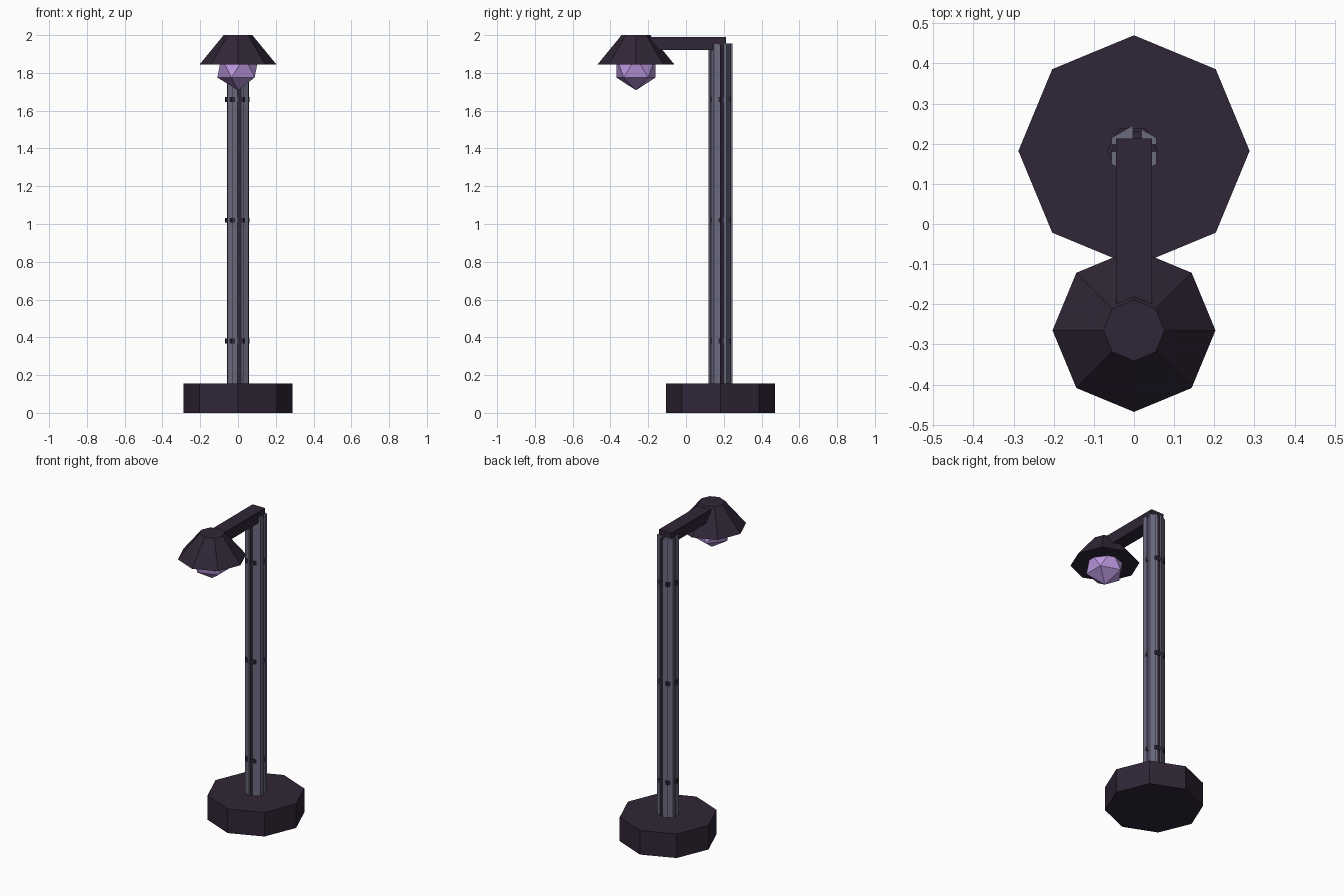
import bpy
import bmesh
import math
from mathutils import Matrix, Vector

cube = bpy.data.objects.get("Cube")
if cube:
    bpy.data.objects.remove(cube, do_unlink=True)


def material(name, rgb):
    mat = bpy.data.materials.new(name)
    mat.use_nodes = True
    mat.diffuse_color = (*rgb, 1)
    mat.node_tree.nodes["Principled BSDF"].inputs["Base Color"].default_value = (*rgb, 1)
    return mat


DARK = material("dark plum metal", (0.030, 0.019, 0.038))
GREY = material("slate grey", (0.145, 0.145, 0.215))
GLOW = material("lilac glow", (0.50, 0.31, 0.74))


def finish(name, bm, mat):
    bmesh.ops.recalc_face_normals(bm, faces=bm.faces)
    mesh = bpy.data.meshes.new(name)
    bm.to_mesh(mesh)
    bm.free()
    mesh.materials.append(mat)
    obj = bpy.data.objects.new(name, mesh)
    bpy.context.collection.objects.link(obj)
    return obj


def frustum(name, mat, sides, r_low, r_high, x, y, z0, z1):
    """Faceted prism or cone with one corner pointing along +y."""
    bm = bmesh.new()
    place = Matrix.Translation((x, y, (z0 + z1) / 2)) @ Matrix.Rotation(math.pi / 2, 4, "Z")
    bmesh.ops.create_cone(bm, cap_ends=True, segments=sides, radius1=r_low,
                          radius2=r_high, depth=z1 - z0, matrix=place)
    return finish(name, bm, mat)


def extrusion(name, mat, points, z0, z1):
    bm = bmesh.new()
    face = bm.faces.new([bm.verts.new((x, y, z0)) for x, y in points])
    top = bmesh.ops.extrude_face_region(bm, geom=[face], use_keep_orig=True)["geom"]
    verts = [v for v in top if isinstance(v, bmesh.types.BMVert)]
    bmesh.ops.translate(bm, verts=verts, vec=Vector((0, 0, z1 - z0)))
    return finish(name, bm, mat)


POLE_Y, LAMP_Y = 0.182, -0.265
BASE_TOP, POLE_TOP = 0.155, 1.955

# Octagonal foot
frustum("base", DARK, 8, 0.288, 0.288, 0, POLE_Y, 0, BASE_TOP)

# Hexagonal pole: four grey quarters with dark grooves between them
R = 0.065
side = R * math.sqrt(3) / 2
frustum("pole_core", DARK, 6, 0.057, 0.057, 0, POLE_Y, BASE_TOP, POLE_TOP - 0.01)
for sx, side_name in ((1, "left"), (-1, "right")):
    for sy, end_name in ((1, "back"), (-1, "front")):
        gx = 0.008 + sx * 0.011
        gy = 0.007 + sy * 0.009
        slope_y = R - abs(gx) * (R / 2) / side
        quarter = [(gx, gy), (sx * side, gy), (sx * side, sy * R / 2), (gx, sy * slope_y)]
        if gx * sx < 0:
            quarter.insert(3, (0, sy * R))
        extrusion(f"pole_{end_name}_{side_name}", GREY,
                  [(x, POLE_Y + y) for x, y in quarter], BASE_TOP, POLE_TOP)

# Thin bands around the pole
for i in range(3):
    z = 0.38 + i * 0.64
    frustum(f"pole_band_{i + 1}", DARK, 6, 0.0645, 0.0645, -0.003, POLE_Y,
            z - 0.013, z + 0.013)

# Arm reaching forward into the shade
extrusion("arm", DARK, [(-0.045, -0.2), (0.045, -0.2), (0.045, 0.213), (-0.045, 0.213)],
          1.92, 1.99)

# Shade and faceted bulb
frustum("shade", DARK, 8, 0.203, 0.076, 0, LAMP_Y, 1.845, 2.0)
bm = bmesh.new()
bmesh.ops.create_icosphere(bm, subdivisions=1, radius=0.122,
                           matrix=Matrix.Translation((0, LAMP_Y, 1.83)))
finish("bulb", bm, GLOW)
